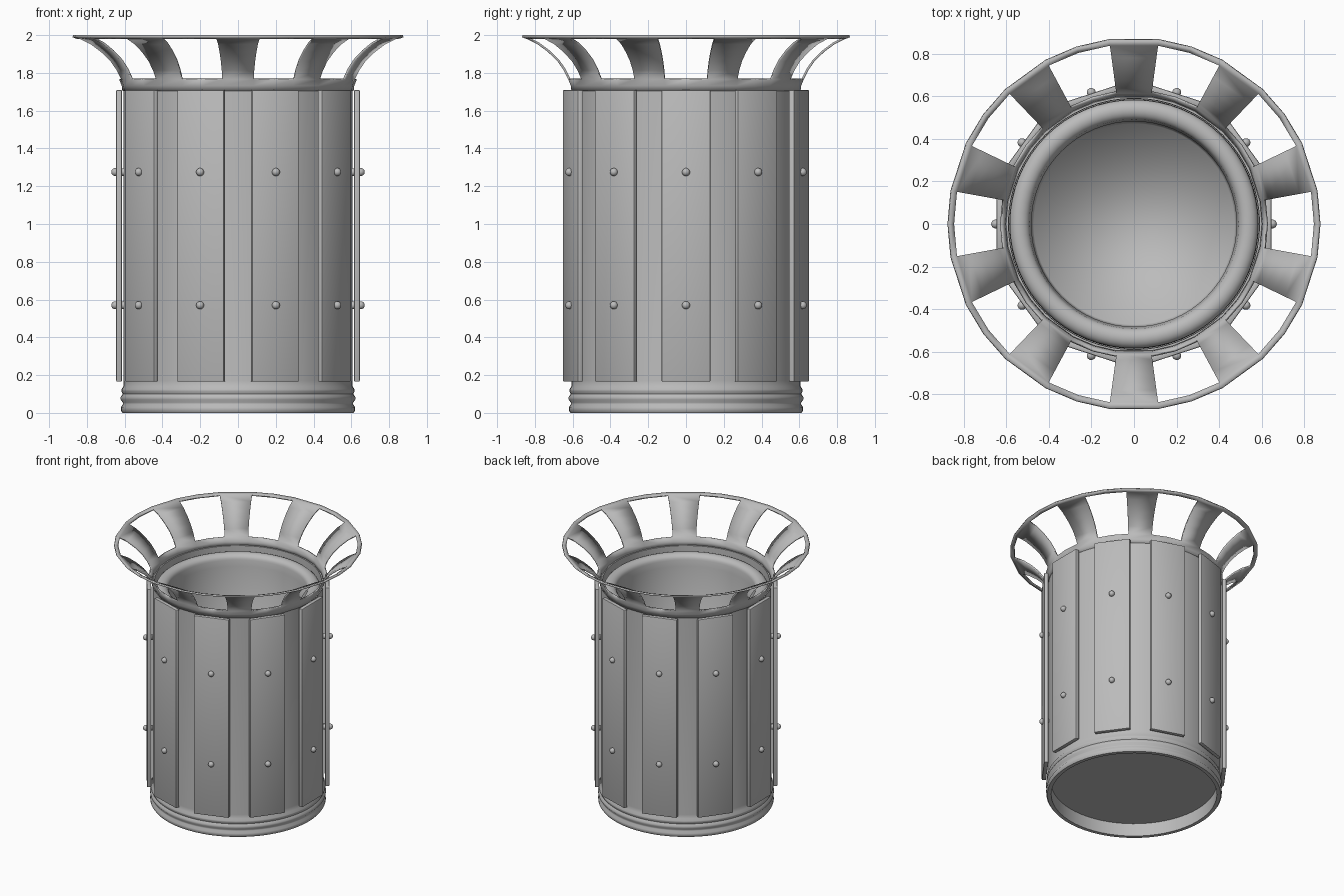
import bpy, bmesh, math
from mathutils import Matrix

if "Cube" in bpy.data.objects:
    bpy.data.objects.remove(bpy.data.objects["Cube"], do_unlink=True)

# Single painted metal colour
grey = bpy.data.materials.new("painted_grey")
grey.use_nodes = True
GREY = (0.5, 0.5, 0.5, 1)
grey.diffuse_color = GREY
grey.node_tree.nodes["Principled BSDF"].inputs["Base Color"].default_value = GREY

COUNT = 10
STEP = math.tau / COUNT


def finish(name, bm, smooth_angle=None, recalc=True):
    if recalc:
        bmesh.ops.recalc_face_normals(bm, faces=bm.faces)
    mesh = bpy.data.meshes.new(name)
    bm.to_mesh(mesh)
    bm.free()
    mesh.materials.append(grey)
    obj = bpy.data.objects.new(name, mesh)
    bpy.context.collection.objects.link(obj)
    if smooth_angle:
        bpy.ops.object.select_all(action='DESELECT')
        obj.select_set(True)
        bpy.context.view_layer.objects.active = obj
        bpy.ops.object.shade_smooth_by_angle(angle=math.radians(smooth_angle))
    return obj


def ring(bm, r, z, n):
    return [bm.verts.new((r * math.cos(math.tau * i / n), r * math.sin(math.tau * i / n), z))
            for i in range(n)]


def lathe(name, profile, n, smooth_angle, cap_start=False, cap_end=False):
    bm = bmesh.new()
    rings = [ring(bm, r, z, n) for r, z in profile]
    for a, b in zip(rings, rings[1:]):
        for i in range(n):
            k = (i + 1) % n
            bm.faces.new((a[i], a[k], b[k], b[i]))
    if cap_start:
        bm.faces.new(rings[0])
    if cap_end:
        bm.faces.new(rings[-1])
    return finish(name, bm, smooth_angle)


# Outer drum: recessed floor, ribbed foot, straight wall, turned-in top edge
drum = [(0.585, 0.1), (0.585, 0.0), (0.612, 0.0), (0.62, 0.012), (0.62, 0.03),
        (0.61, 0.045), (0.61, 0.055), (0.621, 0.07), (0.621, 0.085), (0.61, 0.1),
        (0.617, 0.115), (0.617, 0.125), (0.607, 0.14), (0.605, 0.17),
        (0.605, 1.71), (0.59, 1.71), (0.588, 1.5)]
lathe("drum", drum, 64, 40, cap_start=True)

# Inner liner: outer skirt, rolled lip, tapered wall, floor
lip = [(0.537 + 0.047 * math.cos(a), 1.645 + 0.04 * math.sin(a))
       for a in (math.pi * i / 10 for i in range(11))]
liner = [(0.586, 1.5)] + lip + [(0.482, 1.6), (0.472, 0.16)]
lathe("liner", liner, 64, 120, cap_end=True)

# Flared crown: solid collar, ten spokes, thin outer rim
flare = [(0.6, 1.705), (0.604, 1.735), (0.618, 1.77), (0.643, 1.82), (0.678, 1.87),
         (0.73, 1.92), (0.787, 1.962), (0.845, 1.99), (0.872, 2.0)]
FIRST_OPEN, LAST_OPEN = 2, 6
half = math.radians(7.7)
angles = []
for k in range(COUNT):
    mid = STEP * (k + 0.5)
    angles += [mid - half, mid + half, STEP * (k + 1)]
bm = bmesh.new()
grid = [[bm.verts.new((r * math.cos(a), r * math.sin(a), z)) for a in angles] for r, z in flare]
for j in range(len(flare) - 1):
    for i in range(len(angles)):
        if FIRST_OPEN <= j <= LAST_OPEN and i % 3:
            continue
        k = (i + 1) % len(angles)
        bm.faces.new((grid[j][i], grid[j][k], grid[j + 1][k], grid[j + 1][i]))
crown = finish("crown", bm, 40, recalc=False)
shell = crown.modifiers.new("thickness", 'SOLIDIFY')
shell.thickness = 0.012
shell.offset = 1

# Slats with bevelled edges and two round-headed bolts each
for k in range(COUNT):
    turn = Matrix.Rotation(STEP * k, 4, 'Z')
    bm = bmesh.new()
    bmesh.ops.create_cube(bm, size=1)
    bmesh.ops.scale(bm, vec=(0.031, 0.26, 1.545), verts=bm.verts)
    bmesh.ops.bevel(bm, geom=bm.edges[:], offset=0.007, segments=2, profile=0.5, affect='EDGES')
    bmesh.ops.transform(bm, matrix=turn @ Matrix.Translation((0.6295, 0, 0.9375)), verts=bm.verts)
    finish(f"slat_{k + 1}", bm, 35)

    bm = bmesh.new()
    for z in (0.57, 1.275):
        head = turn @ Matrix.Translation((0.65, 0, z))
        bmesh.ops.create_uvsphere(bm, u_segments=16, v_segments=10, radius=0.021, matrix=head)
        shank = turn @ Matrix.Translation((0.62, 0, z)) @ Matrix.Rotation(math.pi / 2, 4, 'Y')
        bmesh.ops.create_cone(bm, cap_ends=True, segments=12, radius1=0.02, radius2=0.02,
                              depth=0.04, matrix=shank)
    finish(f"bolts_{k + 1}", bm, 35)
